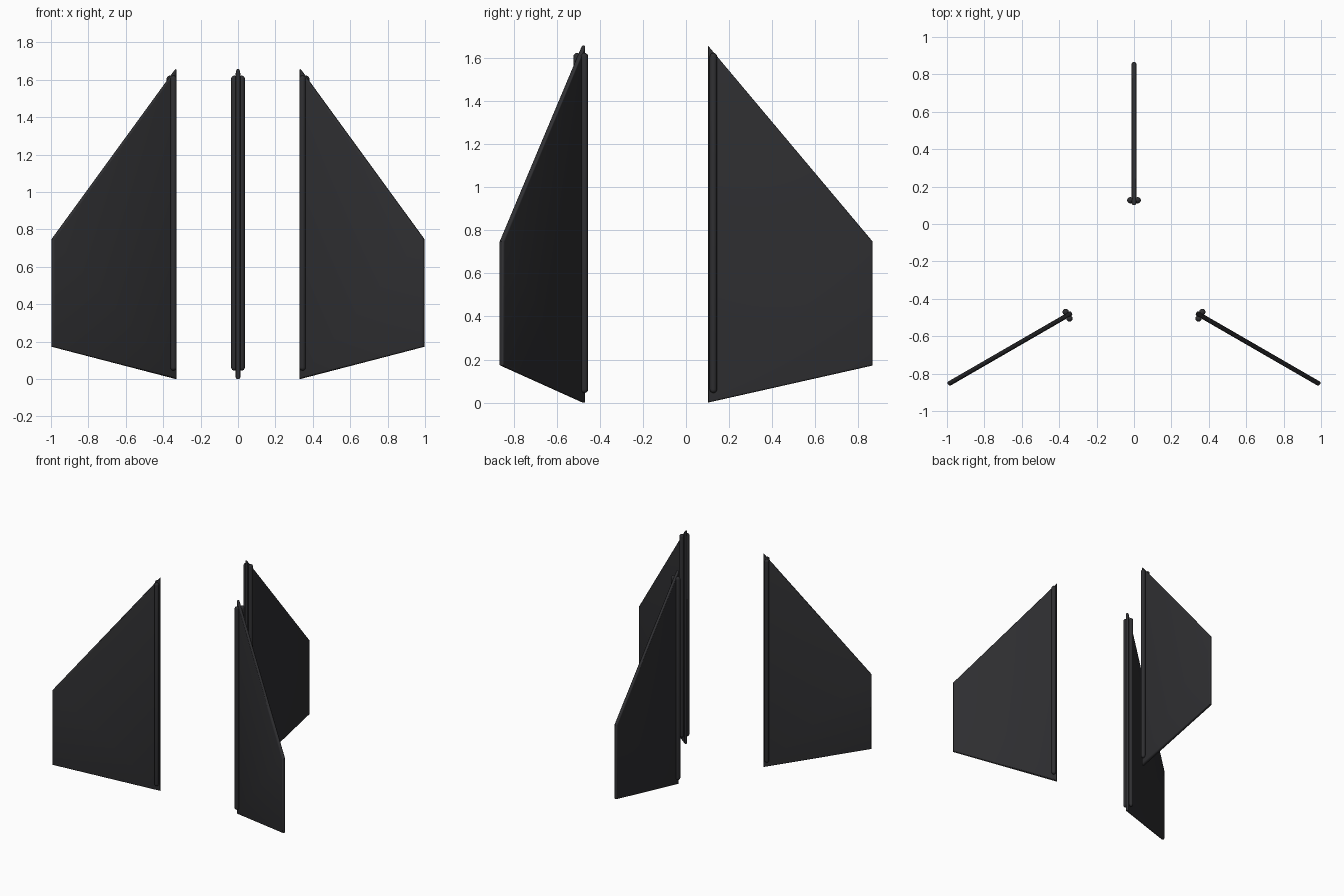
import bpy, bmesh, math
from mathutils import Matrix

if "Cube" in bpy.data.objects:
    bpy.data.objects.remove(bpy.data.objects["Cube"])

CY = -0.283          # y of the axis the fins are arranged around
THICK = 0.025        # panel thickness
PROFILE = [(0.384, 0.0), (1.148, 0.172), (1.148, 0.748), (0.384, 1.657)]  # radius, z

mat = bpy.data.materials.new("dark_grey")
mat.diffuse_color = (0.028, 0.028, 0.031, 1)
mat.use_nodes = True
mat.node_tree.nodes["Principled BSDF"].inputs["Base Color"].default_value = mat.diffuse_color


def finish(name, bm, angle):
    bmesh.ops.recalc_face_normals(bm, faces=bm.faces)
    me = bpy.data.meshes.new(name)
    bm.to_mesh(me)
    bm.free()
    ob = bpy.data.objects.new(name, me)
    bpy.context.collection.objects.link(ob)
    me.materials.append(mat)
    ob.matrix_world = Matrix.Translation((0, CY, 0)) @ Matrix.Rotation(angle, 4, 'Z')
    bpy.ops.object.select_all(action='DESELECT')
    ob.select_set(True)
    bpy.context.view_layer.objects.active = ob
    bpy.ops.object.shade_smooth_by_angle(angle=math.radians(35))
    return ob


def panel(name, angle):
    # swept trapezoid plate with rounded rims
    bm = bmesh.new()
    face = bm.faces.new([bm.verts.new((-THICK / 2, r, z)) for r, z in PROFILE])
    ext = bmesh.ops.extrude_face_region(bm, geom=[face])
    bmesh.ops.translate(bm, vec=(THICK, 0, 0),
                        verts=[v for v in ext["geom"] if isinstance(v, bmesh.types.BMVert)])
    rims = [e for e in bm.edges if abs(e.verts[0].co.x - e.verts[1].co.x) < 1e-6]
    bmesh.ops.bevel(bm, geom=rims, offset=0.009, segments=3, profile=0.5, affect='EDGES')
    finish(name, bm, angle)


def rod(name, angle, side, rad=0.017, z0=0.045, z1=1.622):
    # round-ended hinge rod along the root edge
    bm = bmesh.new()
    bmesh.ops.create_uvsphere(bm, u_segments=16, v_segments=8, radius=rad)
    for v in bm.verts:
        if abs(v.co.z) < 1e-6:
            v.co.z = 0
    ring = [e for e in bm.edges if all(v.co.z == 0 for v in e.verts)]
    bmesh.ops.split_edges(bm, edges=ring)
    # pull the two halves apart and bridge them
    for f in bm.faces:
        up = f.calc_center_median().z > 0
        for v in f.verts:
            v.tag = up
    for v in bm.verts:
        v.co.z += (z1 - rad) if v.tag else (z0 + rad)
    bmesh.ops.bridge_loops(bm, edges=[e for e in bm.edges if e.is_boundary])
    bmesh.ops.translate(bm, verts=bm.verts, vec=(side * 0.02, 0.41, 0))
    finish(name, bm, angle)


# three fins at 120 degrees
for label, deg in (("rear", 0), ("left", 120), ("right", 240)):
    a = math.radians(deg)
    panel(label + "_fin_panel", a)
    rod(label + "_fin_rod_a", a, 1)
    rod(label + "_fin_rod_b", a, -1)
